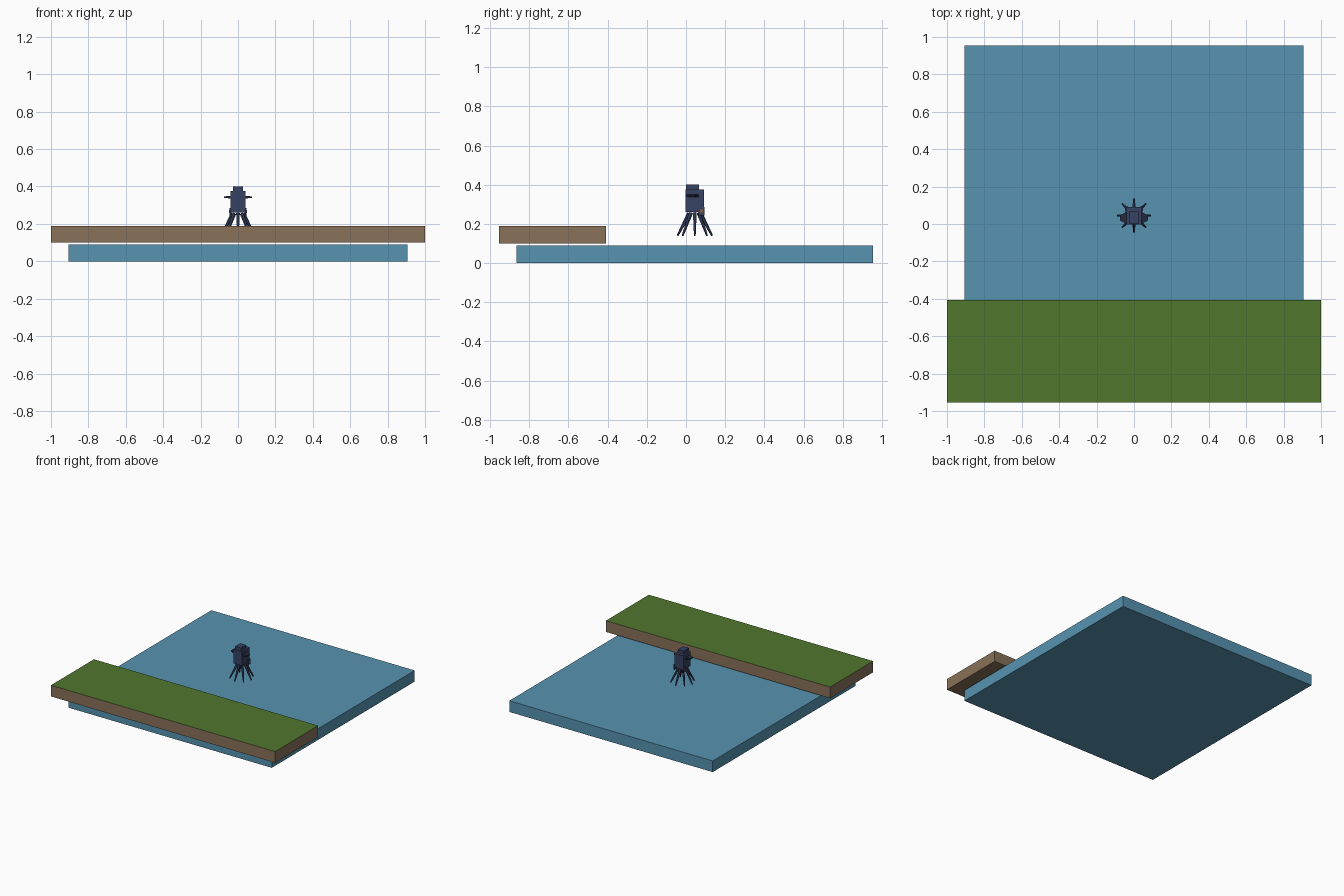
import bpy, bmesh, math
from mathutils import Vector

if "Cube" in bpy.data.objects:
    bpy.data.objects.remove(bpy.data.objects["Cube"])


def material(name, rgb):
    m = bpy.data.materials.new(name)
    m.diffuse_color = (*rgb, 1)
    m.use_nodes = True
    m.node_tree.nodes["Principled BSDF"].inputs["Base Color"].default_value = m.diffuse_color
    return m


WATER = material("water_blue", (0.095, 0.295, 0.44))
SOIL = material("soil_brown", (0.25, 0.168, 0.102))
GRASS = material("grass_green", (0.079, 0.184, 0.027))
NAVY = material("navy_metal", (0.038, 0.055, 0.125))
DARK = material("dark_metal", (0.018, 0.024, 0.05))
RUST = material("rust_marker", (0.25, 0.13, 0.06))

CY = 0.045  # centre of the walker along y


def finish(name, bm, *mats):
    bmesh.ops.recalc_face_normals(bm, faces=bm.faces)
    me = bpy.data.meshes.new(name)
    bm.to_mesh(me)
    bm.free()
    for m in mats:
        me.materials.append(m)
    ob = bpy.data.objects.new(name, me)
    bpy.context.collection.objects.link(ob)
    return ob


def box(name, lo, hi, *mats):
    bm = bmesh.new()
    bmesh.ops.create_cube(bm, size=1)
    for v in bm.verts:
        v.co = [(a + b) / 2 + c * (b - a) for a, b, c in zip(lo, hi, v.co)]
    return finish(name, bm, *mats)


def strut(name, start, end, r1, r2, mat, sides=6):
    start, end = Vector(start), Vector(end)
    d = end - start
    bm = bmesh.new()
    bmesh.ops.create_cone(bm, cap_ends=True, segments=sides, radius1=r1,
                          radius2=r2, depth=d.length)
    rot = d.to_track_quat('Z', 'Y')
    for v in bm.verts:
        v.co = rot @ v.co + (start + end) / 2
    return finish(name, bm, mat)


# Water slab
box("water", (-0.907, -0.865, 0), (0.907, 0.955, 0.09), WATER)

# River bank: soil block with a grass top face
bank = box("bank", (-1, -0.955, 0.10), (1, -0.407, 0.19), SOIL, GRASS)
for p in bank.data.polygons:
    p.material_index = 1 if p.normal.z > 0.5 else 0

# Walker body and head
box("body", (-0.04, CY - 0.048, 0.26), (0.04, CY + 0.046, 0.375), NAVY)
box("head", (-0.026, CY - 0.045, 0.375), (0.026, CY + 0.021, 0.40), NAVY)

for side, label in ((-1, "left"), (1, "right")):
    # Tapered arm plate
    bm = bmesh.new()
    bmesh.ops.create_cube(bm, size=1)
    for v in bm.verts:
        outer = v.co.x > 0
        y = 0.014 if outer else 0.033
        z = 0.004 if outer else 0.007
        v.co = (side * (0.075 if outer else 0.038),
                CY - 0.012 + math.copysign(y, v.co.y),
                0.343 + math.copysign(z, v.co.z))
    finish(label + "_arm", bm, DARK)
    # Hip box with a small marker plate
    a, b = sorted((side * 0.036, side * 0.046))
    box(label + "_hip_box", (a, CY + 0.02, 0.243), (b, CY + 0.05, 0.285), NAVY)
    a, b = sorted((side * 0.044, side * 0.0475))
    box(label + "_marker", (a, CY + 0.027, 0.257), (b, CY + 0.043, 0.274), RUST)

# Eight splayed legs
for i in range(8):
    t = math.pi / 4 * i
    c, s = math.cos(t), math.sin(t)
    strut(f"leg_{i + 1}", (0.028 * c, CY + 0.028 * s, 0.255),
          (0.088 * c, CY + 0.088 * s, 0.14), 0.011, 0.005, NAVY)
